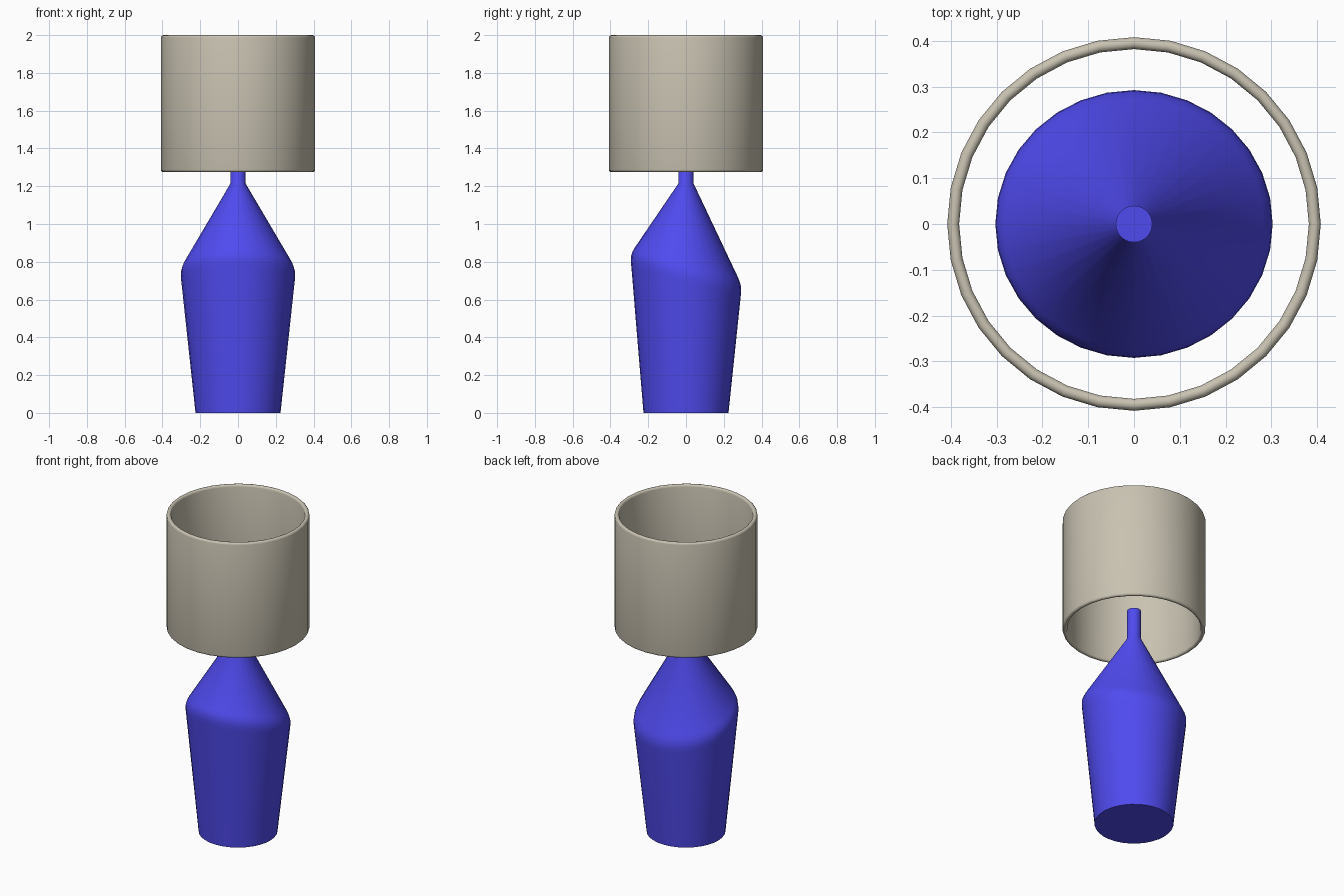
import bpy, bmesh
from math import sin, cos, pi, radians

if "Cube" in bpy.data.objects:
    bpy.data.objects.remove(bpy.data.objects["Cube"])

SIDES = 32


def material(name, rgb):
    m = bpy.data.materials.new(name)
    m.diffuse_color = (*rgb, 1)
    m.use_nodes = True
    m.node_tree.nodes["Principled BSDF"].inputs["Base Color"].default_value = m.diffuse_color
    return m


def lathe(name, profile, mat, closed=False):
    """Skin rings of (radius, z, tilt, y scale); closed joins last ring to first."""
    bm = bmesh.new()
    rings = []
    for r, z, tilt, sy in profile:
        ring = []
        for i in range(SIDES):
            a = 2 * pi * i / SIDES
            ring.append(bm.verts.new((r * cos(a), r * sy * sin(a), z - tilt * sin(a))))
        rings.append(ring)
    pairs = list(zip(rings, rings[1:]))
    if closed:
        pairs.append((rings[-1], rings[0]))
    else:
        bm.faces.new(rings[0])
        bm.faces.new(rings[-1])
    for a, b in pairs:
        for i in range(SIDES):
            j = (i + 1) % SIDES
            bm.faces.new((a[i], a[j], b[j], b[i]))
    bmesh.ops.recalc_face_normals(bm, faces=bm.faces)
    me = bpy.data.meshes.new(name)
    bm.to_mesh(me)
    bm.free()
    ob = bpy.data.objects.new(name, me)
    bpy.context.collection.objects.link(ob)
    me.materials.append(mat)
    bpy.ops.object.select_all(action='DESELECT')
    ob.select_set(True)
    bpy.context.view_layer.objects.active = ob
    bpy.ops.object.shade_smooth_by_angle(angle=radians(40))
    return ob


# Lamp base: tapered body, slanted rounded shoulder, cone and neck
lathe("lamp_base", [
    (0.225, 0.0, 0, 1),
    (0.300, 0.695, 0.08, 0.965),
    (0.303, 0.725, 0.08, 0.965),
    (0.301, 0.752, 0.08, 0.965),
    (0.294, 0.775, 0.078, 0.965),
    (0.283, 0.797, 0.075, 0.965),
    (0.04, 1.215, 0, 1),
    (0.04, 1.40, 0, 1),
], material("blue_glaze", (0.08, 0.07, 0.87)))

# Lampshade: open tube with rounded rims
MID, HALF, LOW, HIGH = 0.395, 0.013, 1.275, 2.0
shade = []
for centre, start in ((LOW + HALF, pi), (HIGH - HALF, 0)):
    for k in range(7):
        a = start + pi * k / 6
        shade.append((MID + HALF * cos(a), centre + HALF * sin(a), 0, 1))
lathe("lampshade", shade, material("linen", (0.58, 0.54, 0.44)), closed=True)
